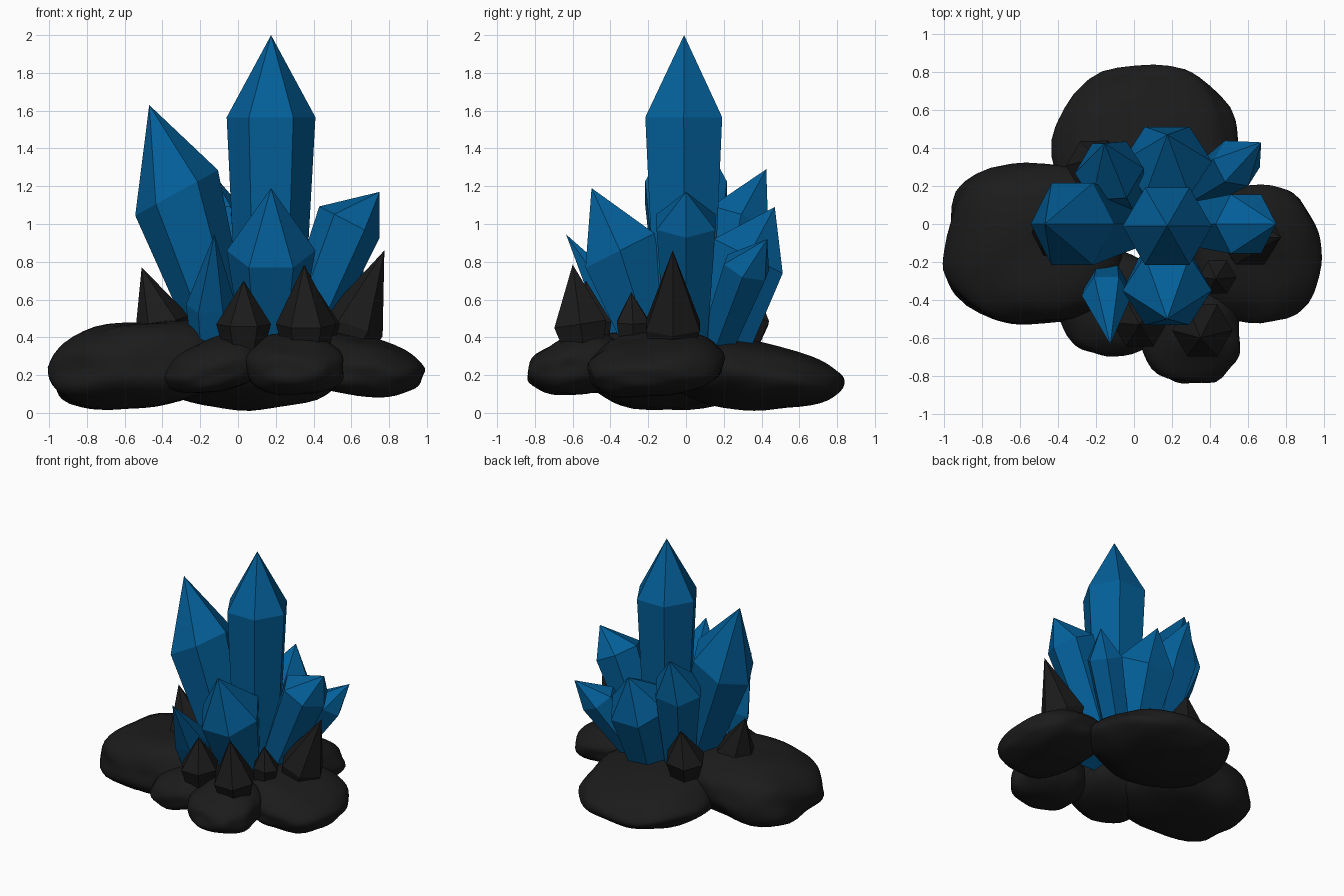
import bpy, bmesh, math
from mathutils import Vector, noise

if "Cube" in bpy.data.objects:
    bpy.data.objects.remove(bpy.data.objects["Cube"])


def material(name, rgb):
    m = bpy.data.materials.new(name)
    m.diffuse_color = (*rgb, 1)
    m.use_nodes = True
    m.node_tree.nodes["Principled BSDF"].inputs["Base Color"].default_value = m.diffuse_color
    return m


BLUE = material("crystal_blue", (0.001, 0.115, 0.32))
BLACK = material("rock_black", (0.011, 0.011, 0.011))


def finish(bm, name, mat, smooth=False):
    bmesh.ops.recalc_face_normals(bm, faces=bm.faces)
    me = bpy.data.meshes.new(name)
    for f in bm.faces:
        f.smooth = smooth
    bm.to_mesh(me)
    bm.free()
    me.materials.append(mat)
    ob = bpy.data.objects.new(name, me)
    bpy.context.collection.objects.link(ob)


def crystal(name, mat, base, shoulder, apex, r, lean=(0, 0), rb=0.62):
    """Six-sided shard: narrow base ring, wide shoulder ring, pointed tip."""
    n = Vector((lean[0], lean[1], 1)).normalized()
    u = Vector((1, 0, 0))
    u = (u - n * u.dot(n)).normalized()
    v = n.cross(u)
    bm = bmesh.new()

    def ring(c, rad):
        return [bm.verts.new(Vector(c) + rad * (u * math.cos(i * math.pi / 3) + v * math.sin(i * math.pi / 3)))
                for i in range(6)]
    lo, hi = ring(base, r * rb), ring(shoulder, r)
    tip = bm.verts.new(apex)
    bm.faces.new(lo)
    for i in range(6):
        j = (i + 1) % 6
        bm.faces.new((lo[i], lo[j], hi[j], hi[i]))
        bm.faces.new((hi[i], hi[j], tip))
    finish(bm, name, mat)


def rock(name, c, r, slope, taper, seed, q=2.4):
    """Rounded boulder; slope lowers it and taper thins it along x and y."""
    bm = bmesh.new()
    bmesh.ops.create_icosphere(bm, subdivisions=4, radius=1)
    for vert in bm.verts:
        p = vert.co.copy()
        k = sum(abs(a) ** q for a in p) ** (-1 / q)
        k *= 1 + 0.08 * noise.noise(p * 1.9 + Vector((seed * 7.3, seed, 0)))
        d = Vector((p.x * r[0], p.y * r[1], p.z * r[2])) * k
        d.z *= 1 - taper[0] * p.x - taper[1] * p.y
        d.z -= slope[0] * d.x + slope[1] * d.y
        vert.co = Vector(c) + d
    finish(bm, name, BLACK, True)


# Blue crystals
crystal("crystal_centre", BLUE, (0.17, -0.01, 0.3), (0.175, -0.012, 1.565), (0.175, -0.01, 2.0), 0.235, rb=0.72)
crystal("crystal_left", BLUE, (-0.06, 0, 0.33), (-0.325, 0, 1.165), (-0.47, 0, 1.63), 0.25, (-0.55, 0), 0.6)
crystal("crystal_front", BLUE, (0.17, -0.18, 0.33), (0.175, -0.35, 0.86), (0.175, -0.5, 1.19), 0.235, (0, -0.5))
crystal("crystal_right", BLUE, (0.32, 0, 0.35), (0.59, 0, 1.01), (0.75, 0, 1.17), 0.18, (0.52, 0), 0.7)
crystal("crystal_back", BLUE, (0.17, 0.2, 0.35), (0.175, 0.33, 0.83), (0.175, 0.47, 1.09), 0.235, (0, 0.5), 0.66)
crystal("crystal_back_left", BLUE, (-0.05, 0.14, 0.33), (-0.13, 0.28, 1.02), (-0.155, 0.425, 1.29), 0.185, (-0.2, 0.4))
crystal("crystal_back_right", BLUE, (0.3, 0.16, 0.35), (0.54, 0.32, 0.77), (0.67, 0.43, 0.92), 0.135, (0.5, 0.4), 0.75)
crystal("crystal_front_left", BLUE, (-0.14, -0.28, 0.3), (-0.145, -0.38, 0.58), (-0.125, -0.635, 0.945), 0.13,
        (-0.05, -0.5), 0.8)

# Black shards
for i, (s, apex, r, lean) in enumerate([
        ((-0.40, -0.05, 0.47), (-0.51, -0.01, 0.77), 0.15, (-0.3, 0)),
        ((0.03, -0.52, 0.47), (0.03, -0.53, 0.70), 0.145, (0, -0.1)),
        ((0.36, -0.56, 0.47), (0.35, -0.6, 0.785), 0.16, (0, -0.15)),
        ((0.61, -0.07, 0.46), (0.775, -0.07, 0.86), 0.165, (0.35, 0)),
        ((0.44, -0.28, 0.48), (0.43, -0.29, 0.64), 0.1, (0.1, 0)),
        ((-0.21, 0.31, 0.5), (-0.2, 0.35, 0.72), 0.15, (-0.15, 0.2))]):
    sx, sy, sz = s
    crystal(f"black_shard_{i + 1}", BLACK, (sx - lean[0] * 0.12, sy - lean[1] * 0.12, sz - 0.13), s, apex, r, lean, 0.75)

# Boulders of the base
rock("boulder_left", (-0.53, -0.1, 0.255), (0.46, 0.42, 0.225), (-0.1, 0), (0, 0), 1, 2.7)
rock("boulder_back", (0.07, 0.36, 0.2), (0.49, 0.47, 0.18), (-0.02, 0.1), (0, 0.22), 2, 2.2)
rock("boulder_right", (0.64, -0.16, 0.25), (0.34, 0.36, 0.155), (0.14, -0.07), (0.15, 0), 3)
rock("boulder_front_left", (-0.12, -0.42, 0.255), (0.28, 0.28, 0.145), (-0.2, -0.1), (-0.15, 0), 4, 2.2)
rock("boulder_front", (0.3, -0.59, 0.25), (0.26, 0.25, 0.155), (0, -0.15), (0, -0.15), 5)
